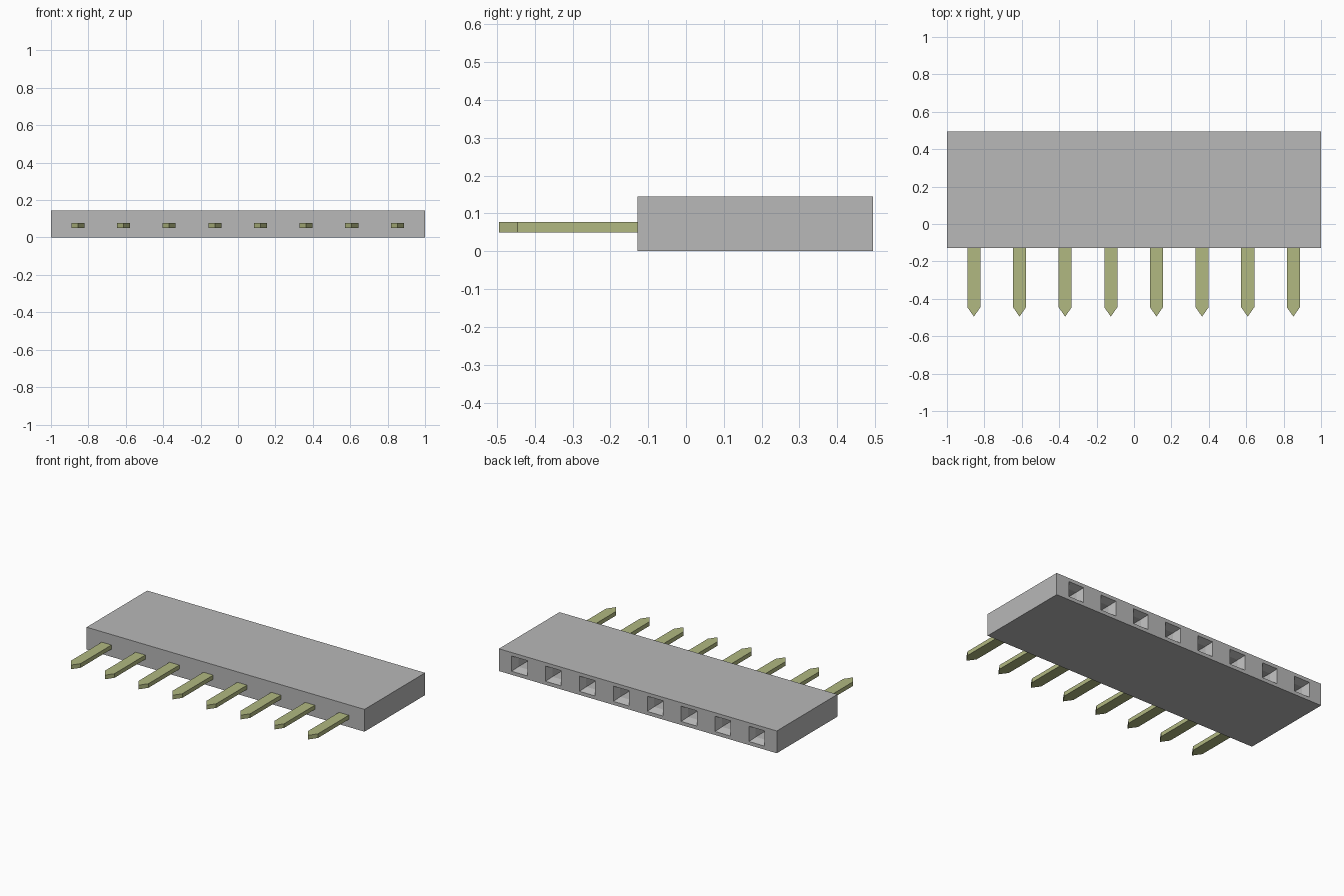
import bpy, bmesh
from mathutils import Vector

cube = bpy.data.objects.get("Cube")
if cube:
    bpy.data.objects.remove(cube, do_unlink=True)

PITCH = 0.244
CENTRES = [(i - 3.5) * PITCH - 0.002 for i in range(8)]
FRONT, BACK, TOP = -0.128, 0.495, 0.145


def material(name, rgb):
    m = bpy.data.materials.new(name)
    m.use_nodes = True
    m.diffuse_color = (*rgb, 1)
    m.node_tree.nodes["Principled BSDF"].inputs["Base Color"].default_value = (*rgb, 1)
    return m


def finish(bm, name, mat):
    bmesh.ops.recalc_face_normals(bm, faces=bm.faces)
    mesh = bpy.data.meshes.new(name)
    bm.to_mesh(mesh)
    bm.free()
    mesh.materials.append(mat)
    obj = bpy.data.objects.new(name, mesh)
    bpy.context.collection.objects.link(obj)
    return obj


grey = material("grey plastic", (0.48, 0.48, 0.48))
olive = material("olive metal", (0.44, 0.48, 0.22))

# Housing block
bm = bmesh.new()
bmesh.ops.create_cube(bm, size=1)
for v in bm.verts:
    v.co = Vector((v.co.x * 2, FRONT + (v.co.y + 0.5) * (BACK - FRONT), (v.co.z + 0.5) * TOP))

# Slice only the back face into socket cells
HALF_W, Z_LOW, Z_HIGH = 0.056, 0.023, 0.122


def slice_back(point, normal):
    back = [f for f in bm.faces if f.normal.y > 0.9]
    geom = back + list({e for f in back for e in f.edges}) + list({v for f in back for v in f.verts})
    bmesh.ops.bisect_plane(bm, geom=geom, plane_co=point, plane_no=normal)
    bm.normal_update()


bm.normal_update()
for c in CENTRES:
    for side in (-1, 1):
        slice_back((c + side * HALF_W, 0, 0), (1, 0, 0))
for z in (Z_LOW, Z_HIGH):
    slice_back((0, 0, z), (0, 0, 1))

# Funnel mouths followed by straight square holes
cells = []
for f in bm.faces:
    m = f.calc_center_median()
    if f.normal.y > 0.9 and Z_LOW < m.z < Z_HIGH and any(abs(m.x - c) < 0.02 for c in CENTRES):
        cells.append(f)
bmesh.ops.inset_individual(bm, faces=cells, thickness=0.024, depth=-0.045)
holes = bmesh.ops.extrude_discrete_faces(bm, faces=cells)["faces"]
bmesh.ops.translate(bm, vec=(0, -0.32, 0), verts=[v for f in holes for v in f.verts])
finish(bm, "housing", grey)

# Flat pins with pointed tips
W, Z0, Z1 = 0.035, 0.05, 0.077
profile = [(-W, FRONT + 0.01), (-W, -0.445), (0, -0.495), (W, -0.445), (W, FRONT + 0.01)]
for i, c in enumerate(CENTRES):
    bm = bmesh.new()
    base = bm.faces.new([bm.verts.new((c + x, y, Z0)) for x, y in profile])
    top = bmesh.ops.extrude_face_region(bm, geom=[base], use_keep_orig=True)["geom"]
    bmesh.ops.translate(bm, vec=(0, 0, Z1 - Z0),
                        verts=[g for g in top if isinstance(g, bmesh.types.BMVert)])
    finish(bm, f"pin_{i + 1}", olive)
